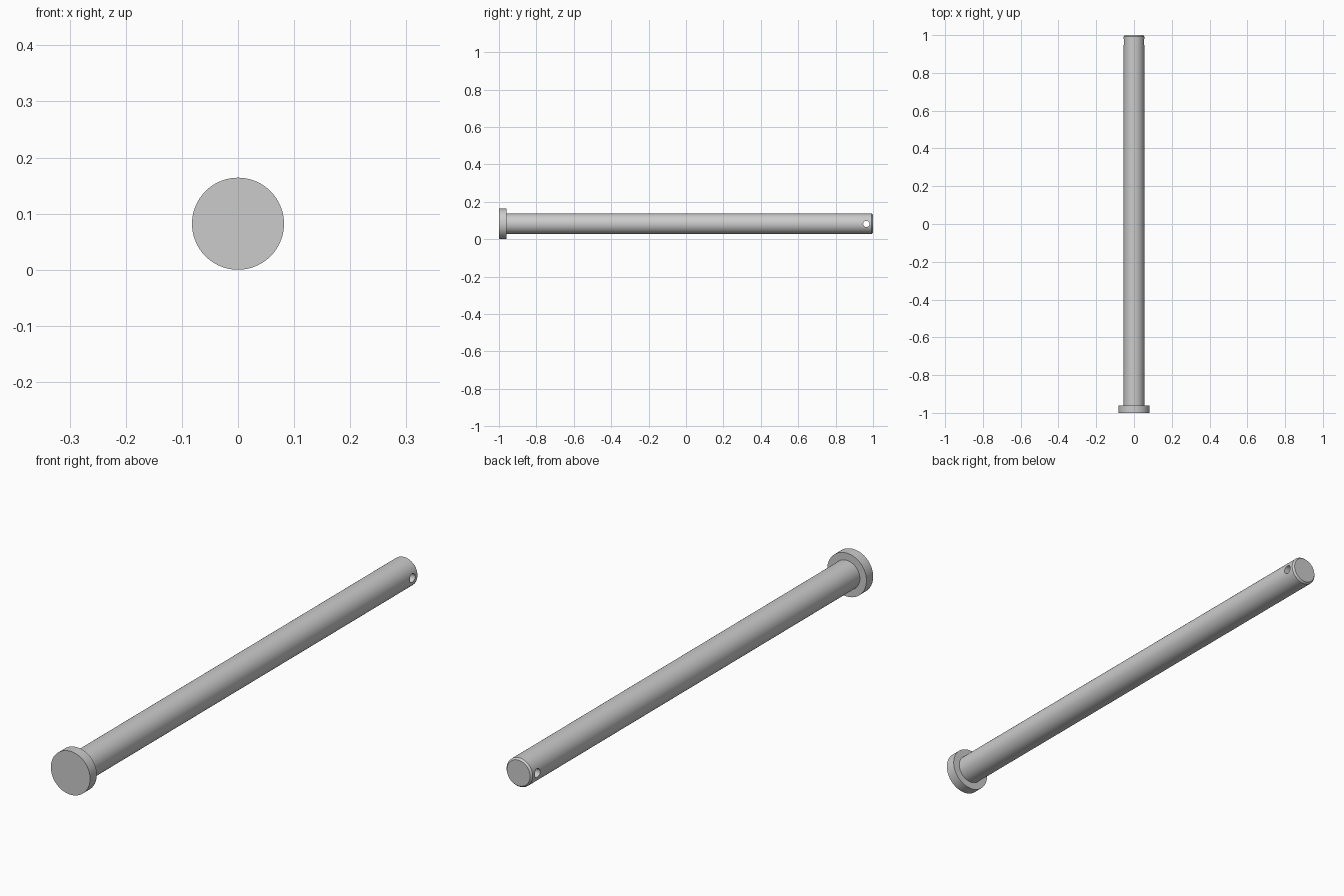
import bpy, bmesh, math
from mathutils import Matrix, Vector

if "Cube" in bpy.data.objects:
    bpy.data.objects.remove(bpy.data.objects["Cube"])

HEAD_R, SHAFT_R, HOLE_R = 0.082, 0.0545, 0.0165
SEGMENTS = 96

# Headed pin: half profile (radius, y) turned around the y axis
profile = [(0, -1), (HEAD_R, -1), (HEAD_R, -0.96), (SHAFT_R, -0.96),
           (SHAFT_R, 0.993), (SHAFT_R - 0.006, 1), (0, 1)]
bm = bmesh.new()
verts = [bm.verts.new((r, y, 0)) for r, y in profile]
edges = [bm.edges.new(pair) for pair in zip(verts, verts[1:])]
bmesh.ops.spin(bm, geom=verts + edges, cent=(0, 0, 0), axis=(0, 1, 0),
               angle=math.tau, steps=SEGMENTS, use_merge=True)
bmesh.ops.remove_doubles(bm, verts=bm.verts, dist=1e-5)

# Join each end fan into one flat cap
for y in (-1, 1):
    centre = [v for v in bm.verts if (v.co - Vector((0, y, 0))).length < 1e-4]
    bmesh.ops.dissolve_verts(bm, verts=centre)
bmesh.ops.recalc_face_normals(bm, faces=bm.faces)

mesh = bpy.data.meshes.new("headed_pin")
bm.to_mesh(mesh)
bm.free()
pin = bpy.data.objects.new("headed_pin", mesh)
pin.location.z = HEAD_R
bpy.context.collection.objects.link(pin)

# Cross hole near the tip
bpy.ops.mesh.primitive_cylinder_add(vertices=48, radius=HOLE_R, depth=0.3,
                                    location=(0, 0.964, HEAD_R),
                                    rotation=(0, math.pi / 2, 0))
cutter = bpy.context.object
cutter.name = "cross_hole_cutter"
cutter.hide_render = True

bpy.ops.object.select_all(action='DESELECT')
pin.select_set(True)
bpy.context.view_layer.objects.active = pin
hole = pin.modifiers.new("cross_hole", 'BOOLEAN')
hole.operation = 'DIFFERENCE'
hole.solver = 'EXACT'
hole.object = cutter
bpy.ops.object.modifier_apply(modifier=hole.name)
bpy.data.objects.remove(cutter)

bpy.ops.object.shade_smooth_by_angle(angle=math.radians(30))
